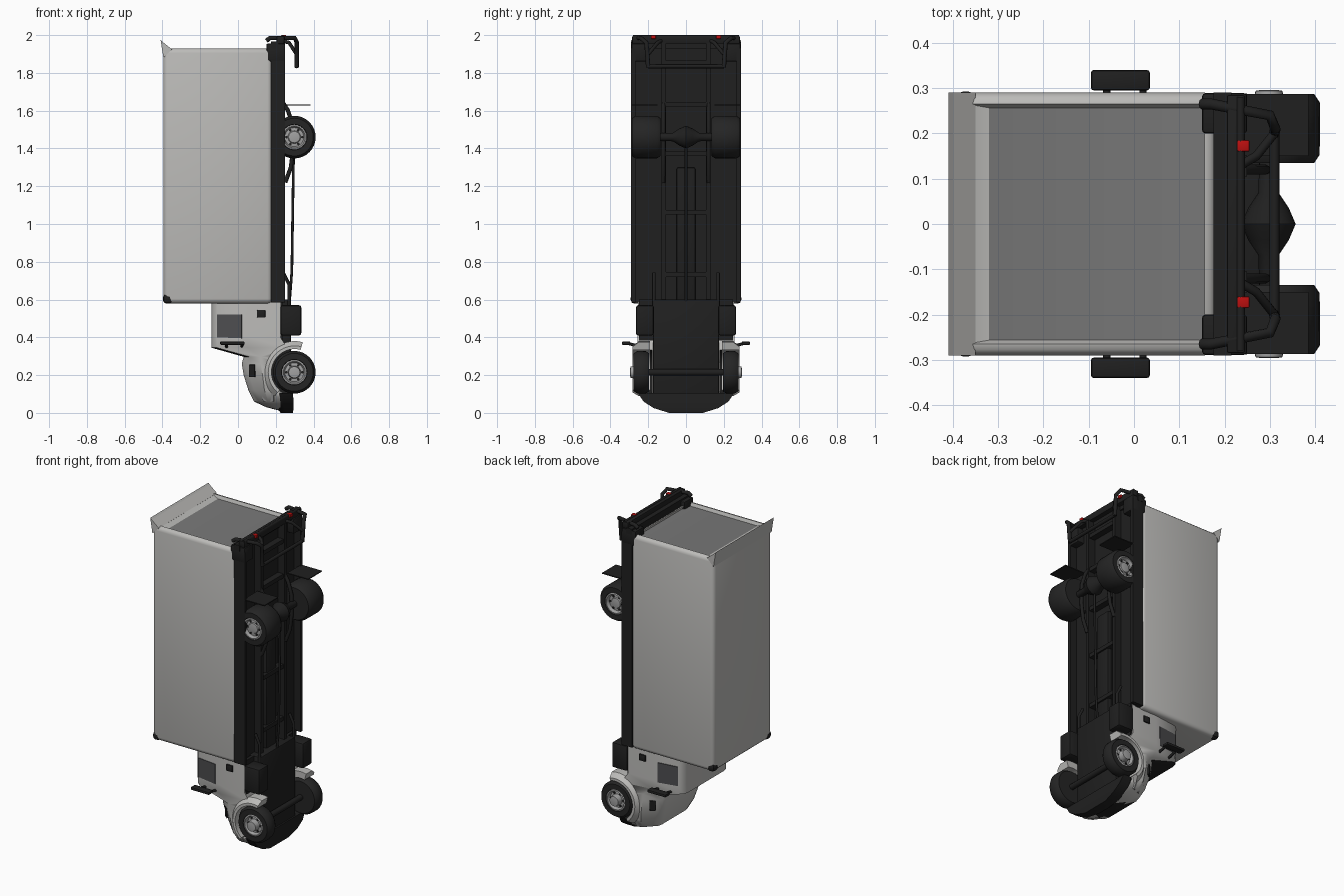
import bpy, bmesh, math
from mathutils import Vector, Matrix

if "Cube" in bpy.data.objects:
    bpy.data.objects.remove(bpy.data.objects["Cube"])


def material(name, c):
    m = bpy.data.materials.new(name)
    m.diffuse_color = (*c, 1)
    m.use_nodes = True
    m.node_tree.nodes["Principled BSDF"].inputs["Base Color"].default_value = m.diffuse_color
    return m


BODY = material("pale grey paint", (0.50, 0.495, 0.48))
DOOR = material("door grey", (0.19, 0.19, 0.19))
BLACK = material("chassis black", (0.014, 0.014, 0.014))
RUBBER = material("tyre rubber", (0.018, 0.018, 0.018))
GLASS = material("window grey", (0.075, 0.075, 0.08))
METAL = material("wheel metal", (0.36, 0.36, 0.36))
RED = material("tail light red", (0.5, 0.005, 0.005))


def finish(name, bm, mats, smooth=True):
    bmesh.ops.recalc_face_normals(bm, faces=bm.faces)
    me = bpy.data.meshes.new(name)
    bm.to_mesh(me)
    bm.free()
    ob = bpy.data.objects.new(name, me)
    bpy.context.collection.objects.link(ob)
    for m in mats:
        me.materials.append(m)
    if smooth:
        bpy.ops.object.select_all(action='DESELECT')
        ob.select_set(True)
        bpy.context.view_layer.objects.active = ob
        bpy.ops.object.shade_smooth_by_angle(angle=math.radians(35))
    return ob


def box(name, lo, hi, mat, bevel=0.0):
    bm = bmesh.new()
    bmesh.ops.create_cube(bm, size=1)
    for v in bm.verts:
        v.co = Vector([lo[i] + (v.co[i] + 0.5) * (hi[i] - lo[i]) for i in range(3)])
    if bevel:
        bmesh.ops.bevel(bm, geom=bm.edges[:], offset=bevel, segments=2, profile=0.5, affect='EDGES')
    return finish(name, bm, [mat], bevel > 0)


def boxes(name, s, lo, hi, mat, bevel=0.0):
    """Box given for the +y side, mirrored by s."""
    ys = sorted((s * lo[1], s * hi[1]))
    return box(name, (lo[0], ys[0], lo[2]), (hi[0], ys[1], hi[2]), mat, bevel)


def lathe(name, profile, centre, s, mat, steps=32):
    """Spin (radius, y) points round the y axis through centre (x, z)."""
    bm = bmesh.new()
    rings = []
    for r, y in profile:
        rings.append([bm.verts.new((centre[0] + r * math.cos(a), s * y, centre[1] + r * math.sin(a)))
                      for a in [2 * math.pi * i / steps for i in range(steps)]])
    for a, b in zip(rings, rings[1:]):
        for i in range(steps):
            j = (i + 1) % steps
            bm.faces.new((a[i], a[j], b[j], b[i]))
    bm.faces.new(rings[0])
    bm.faces.new(rings[-1])
    return finish(name, bm, [mat])


def tube(name, pts, r, mat, smooth=False):
    cu = bpy.data.curves.new(name, 'CURVE')
    cu.dimensions = '3D'
    cu.bevel_depth = r
    cu.bevel_resolution = 2
    cu.use_fill_caps = True
    sp = cu.splines.new('POLY')
    sp.points.add(len(pts) - 1)
    for p, c in zip(sp.points, pts):
        p.co = (*c, 1)
    cu.materials.append(mat)
    ob = bpy.data.objects.new(name, cu)
    bpy.context.collection.objects.link(ob)
    return ob


def plate(name, pts, mat, depth=0.006):
    """Thin plate on four points, thickened along its normal."""
    bm = bmesh.new()
    f = bm.faces.new([bm.verts.new(p) for p in pts])
    f.normal_update()
    n = f.normal.copy()
    ext = bmesh.ops.extrude_face_region(bm, geom=[f])
    for v in bm.verts:
        v.co -= n * depth / 2
    for v in ext['geom']:
        if isinstance(v, bmesh.types.BMVert):
            v.co += n * depth
    return finish(name, bm, [mat], False)


def loft(name, sections, mats, rule=None):
    """Sections: z, top x, shoulder x, bottom x, half width, top half width."""
    bm = bmesh.new()
    rings = []
    for z, xt, xm, xb, w, wt in sections:
        half = [(xb, w), (xm, w), (xt + 0.03, wt), (xt + 0.008, wt - 0.02), (xt, wt - 0.05)]
        pts = half + [(x, -y) for x, y in reversed(half)]
        rings.append([bm.verts.new((x, y, z)) for x, y in pts])
    for a, b in zip(rings, rings[1:]):
        for i in range(len(a)):
            j = (i + 1) % len(a)
            bm.faces.new((a[i], a[j], b[j], b[i]))
    bm.faces.new(rings[0])
    bm.faces.new(rings[-1])
    for f in bm.faces:
        if rule:
            f.material_index = rule(f.calc_center_median())
    return finish(name, bm, mats)


# Cargo box with rounded edges and a recessed rear door
bm = bmesh.new()
bmesh.ops.create_cube(bm, size=1)
for v in bm.verts:
    v.co = Vector((-0.107 + v.co.x * 0.576, v.co.y * 0.58, 1.255 + v.co.z * 1.35))
bmesh.ops.bevel(bm, geom=bm.edges[:], offset=0.025, segments=3, profile=0.5, affect='EDGES')
rear = max(bm.faces, key=lambda f: f.calc_center_median().z + f.calc_area())
rear = [f for f in bm.faces if f.normal.z > 0.99 and f.calc_area() > 0.1][0]
bmesh.ops.inset_region(bm, faces=[rear], thickness=0.012, depth=-0.02)
for v in rear.verts:
    v.co.x = -0.32 if v.co.x < -0.1 else 0.165
rear.material_index = 1
finish("cargo_box", bm, [BODY, DOOR])

# Flared lip at the rear roof edge
bm = bmesh.new()
ends = [[bm.verts.new((x, y, z)) for x, z in ((-0.395, 1.88), (-0.41, 1.975), (-0.40, 1.965), (-0.35, 1.925))]
        for y in (-0.29, 0.29)]
for i in range(4):
    j = (i + 1) % 4
    bm.faces.new((ends[0][i], ends[0][j], ends[1][j], ends[1][i]))
for e in ends:
    bm.faces.new(e)
finish("roof_lip", bm, [BODY], False)

# Cab and bonnet, windscreen and grille coloured by position
cab = loft("cab", [
    (0.59, -0.14, 0.05, 0.225, 0.255, 0.235), (0.40, -0.14, 0.05, 0.225, 0.258, 0.235),
    (0.345, -0.14, 0.05, 0.26, 0.258, 0.230), (0.297, 0.03, 0.12, 0.26, 0.26, 0.225),
    (0.26, 0.02, 0.12, 0.26, 0.26, 0.21), (0.20, 0.03, 0.13, 0.26, 0.26, 0.20),
    (0.12, 0.055, 0.14, 0.26, 0.25, 0.19), (0.06, 0.085, 0.16, 0.26, 0.215, 0.17),
    (0.03, 0.15, 0.20, 0.26, 0.165, 0.14), (0.013, 0.215, 0.25, 0.26, 0.11, 0.10)],
    [BODY, BLACK],
    lambda c: int((0.297 < c.z < 0.345 and c.x < -0.01) or (0.015 < c.z < 0.05 and abs(c.y) < 0.1 and c.x < 0.2)))
for s in (-1, 1):
    cut = lathe("wheel_arch_cutter", [(0.125, 0.18), (0.125, 0.40)], (0.30, 0.215), s, BLACK)
    cut.hide_render = True
    cut.hide_viewport = False
    mod = cab.modifiers.new("arch", 'BOOLEAN')
    mod.object, mod.operation, mod.solver, mod.material_mode = cut, 'DIFFERENCE', 'EXACT', 'TRANSFER'
    bpy.context.view_layer.objects.active = cab
    bpy.ops.object.modifier_apply(modifier=mod.name)
    bpy.data.objects.remove(cut)

# Front bumper and black belly under the cab
loft("front_bumper", [(0.105, 0.205, 0.236, 0.29, 0.255, 0.255), (0.06, 0.205, 0.236, 0.295, 0.225, 0.225),
                      (0.025, 0.21, 0.241, 0.295, 0.17, 0.17), (0.0, 0.225, 0.256, 0.29, 0.09, 0.09)], [BLACK])
box("engine_belly", (0.18, -0.175, 0.05), (0.28, 0.175, 0.60), BLACK, 0.01)
box("cab_floor", (0.215, -0.25, 0.36), (0.235, 0.25, 0.60), BLACK)

# Cargo floor and undercarriage
box("cargo_floor", (0.175, -0.285, 0.585), (0.205, 0.285, 1.95), BLACK)
box("gearbox_tunnel", (0.20, -0.05, 0.58), (0.235, 0.05, 1.30), BLACK, 0.01)
for i, z in enumerate((0.72, 1.05, 1.36, 1.62, 1.84)):
    box(f"cross_member_{i}", (0.20, -0.13, z), (0.245, 0.13, z + 0.025), BLACK)
tube("drive_shaft", [(0.27, 0, 0.55), (0.285, 0, 0.75), (0.295, 0, 1.42)], 0.007, BLACK)
lathe("rear_axle", [(0.02, -0.2), (0.022, -0.07), (0.045, -0.035), (0.06, 0), (0.045, 0.035),
                    (0.022, 0.07), (0.02, 0.2)], (0.297, 1.46), 1, BLACK, 16)
lathe("front_axle", [(0.018, -0.22), (0.018, 0.22)], (0.30, 0.215), 1, BLACK, 12)

# Rear frame: beam, cross bar and upper cover
box("rear_beam", (0.205, -0.285, 1.955), (0.245, 0.285, 1.995), BLACK, 0.005)
box("rear_sill", (0.175, -0.29, 1.93), (0.215, 0.29, 1.965), BLACK)
tube("rear_cross_bar", [(0.31, -0.20, 1.835), (0.31, 0.20, 1.835)], 0.011, BLACK)
tube("rear_top_bar", [(0.235, -0.28, 1.99), (0.235, 0.28, 1.99)], 0.01, BLACK)

for s in (-1, 1):
    side = "left" if s < 0 else "right"
    # Wheels
    for end, z, y0, y1, hub in (("front", 0.215, 0.195, 0.277, 0.294), ("rear", 1.46, 0.135, 0.287, 0.275)):
        dual = end == "rear"
        tyre = [(0.06, y0), (0.10, y0), (0.112, y0 + 0.018), (0.113, y1 - 0.02), (0.10, y1), (0.068, y1),
                (0.062, y1 - 0.03)]
        lathe(f"{end}_tyre_{side}", tyre, (0.298, z), s, RUBBER)
        rim = [(0.066, y1 - 0.035), (0.066, y1 - 0.002), (0.058, y1), (0.05, y1 - 0.02),
               (0.034, y1 - 0.018), (0.030, hub), (0.018, hub + 0.002)]
        lathe(f"{end}_rim_{side}", rim, (0.298, z), s, METAL, 24)
        for k in range(6):
            a = math.pi * k / 3
            lathe(f"{end}_rim_hole_{side}_{k}", [(0.007, y1 - 0.022), (0.007, y1 - 0.015)],
                  (0.298 + 0.042 * math.cos(a), z + 0.042 * math.sin(a)), s, BLACK, 8)

    # Front fender flare, an arc over the wheel
    bm = bmesh.new()
    rings = []
    for i in range(17):
        a = math.radians(75 + 155 * i / 16)
        rings.append([bm.verts.new((0.30 + r * math.cos(a), s * y, 0.215 + r * math.sin(a)))
                      for r, y in ((0.123, 0.19), (0.123, 0.282), (0.14, 0.282), (0.165, 0.25), (0.165, 0.19))])
    for a, b in zip(rings, rings[1:]):
        for i in range(5):
            j = (i + 1) % 5
            bm.faces.new((a[i], a[j], b[j], b[i]))
    bm.faces.new(rings[0])
    bm.faces.new(rings[-1])
    finish(f"front_fender_{side}", bm, [BODY])

    # Cab side details
    sy = lambda x: s * (0.2365 + (x + 0.11) * 0.125)
    plate(f"side_window_{side}", [(x, sy(x), z) for x, z in ((-0.11, 0.40), (-0.11, 0.52), (0.02, 0.52), (0.02, 0.395))],
          GLASS)
    boxes(f"door_handle_{side}", s, (0.10, 0.25, 0.505), (0.145, 0.265, 0.545), BLACK, 0.004)
    plate(f"bonnet_vent_{side}", [(0.062, s * 0.21, 0.19), (0.062, s * 0.214, 0.255),
                                  (0.09, s * 0.237, 0.255), (0.09, s * 0.233, 0.19)], BLACK, 0.009)
    plate(f"headlight_{side}", [(0.125, s * 0.206, 0.105), (0.19, s * 0.248, 0.11),
                                (0.19, s * 0.22, 0.062), (0.135, s * 0.196, 0.062)], METAL, 0.009)
    boxes(f"mirror_{side}", s, (-0.095, 0.295, 0.36), (0.035, 0.34, 0.378), BLACK, 0.006)
    for x in (-0.06, 0.02):
        tube(f"mirror_arm_{side}", [(x, s * 0.235, 0.35), (x, s * 0.31, 0.368)], 0.008, BLACK)
    boxes(f"fuel_tank_{side}", s, (0.225, 0.17, 0.41), (0.335, 0.265, 0.57), BLACK, 0.012)

    # Side skirts, frame rails and springs
    boxes(f"side_skirt_{side}", s, (0.175, 0.268, 0.585), (0.25, 0.288, 1.93), BLACK)
    boxes(f"frame_rail_{side}", s, (0.20, 0.105, 0.55), (0.25, 0.13, 1.96), BLACK)
    tube(f"leaf_spring_{side}", [(0.25, s * 0.12, 1.22), (0.28, s * 0.12, 1.30), (0.292, s * 0.12, 1.40),
                                 (0.29, s * 0.12, 1.52), (0.265, s * 0.12, 1.60), (0.24, s * 0.12, 1.64)], 0.011, BLACK)
    tube(f"exhaust_pipe_{side}", [(0.24, s * 0.17, 0.74), (0.27, s * 0.17, 0.68), (0.27, s * 0.17, 0.56)], 0.009, BLACK)
    plate(f"mud_flap_{side}", [(0.24, s * 0.15, 1.63), (0.24, s * 0.287, 1.63),
                               (0.385, s * 0.287, 1.63), (0.385, s * 0.15, 1.63)], BLACK)
    boxes(f"box_corner_cover_{side}", s, (-0.398, 0.235, 0.578), (-0.345, 0.2925, 0.63), BLACK, 0.02)

    # Rear step hook, bracket and tail light
    tube(f"step_hook_{side}", [(0.15, s * 0.265, 1.97), (0.17, s * 0.265, 1.985), (0.30, s * 0.24, 1.985),
                               (0.312, s * 0.21, 1.96), (0.31, s * 0.20, 1.83)], 0.012, BLACK)
    tube(f"step_brace_{side}", [(0.235, s * 0.13, 1.97), (0.27, s * 0.15, 1.96), (0.31, s * 0.20, 1.90)], 0.01, BLACK)
    boxes(f"rear_corner_{side}", s, (0.15, 0.20, 1.86), (0.25, 0.289, 1.955), BLACK, 0.008)
    boxes(f"tail_light_{side}", s, (0.228, 0.16, 1.98), (0.255, 0.185, 2.0), RED, 0.003)
